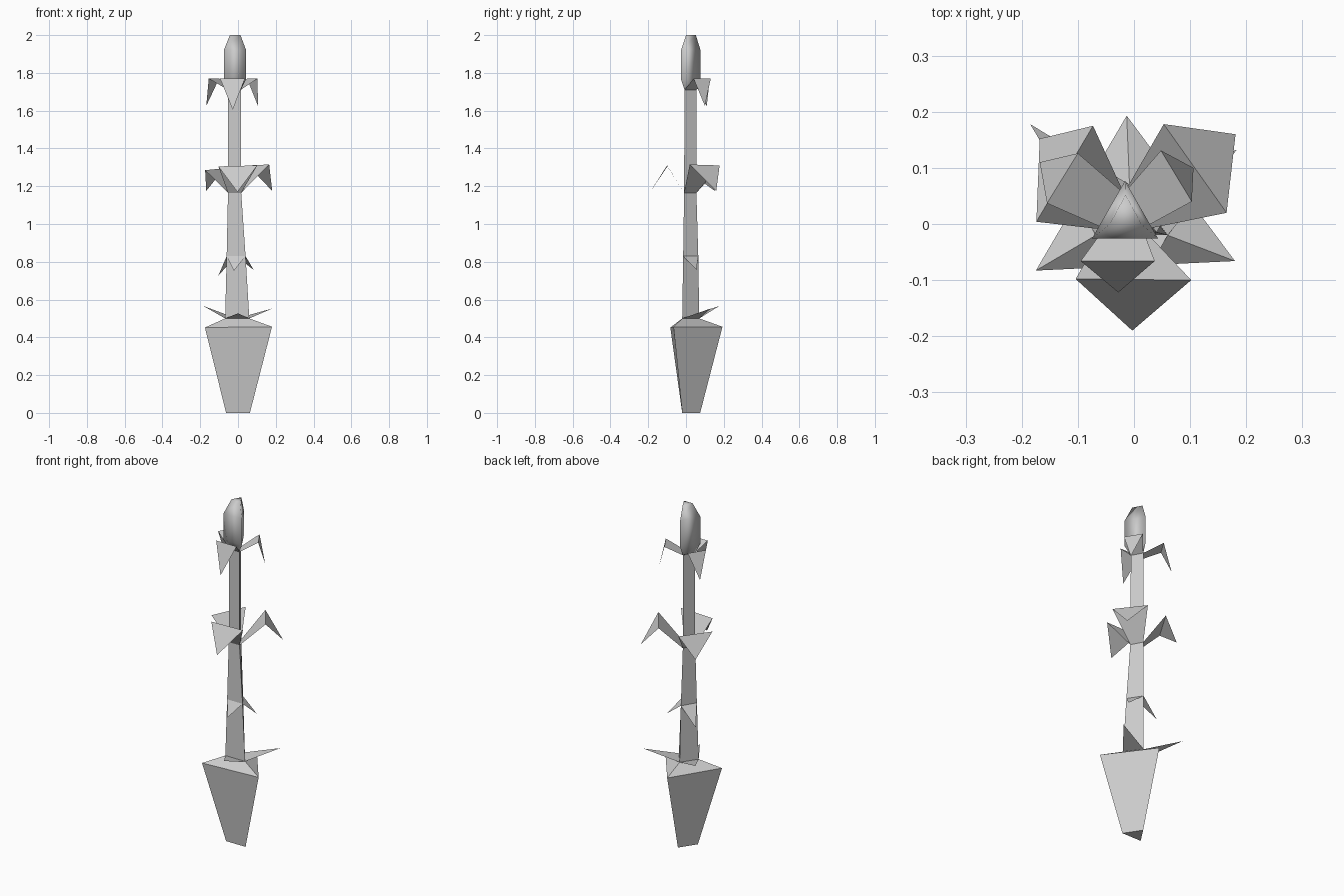
import bpy

if "Cube" in bpy.data.objects:
    bpy.data.objects.remove(bpy.data.objects["Cube"])


def make(name, verts, faces, smooth=False):
    mesh = bpy.data.meshes.new(name)
    mesh.from_pydata(verts, [], faces)
    mesh.update()
    for p in mesh.polygons:
        p.use_smooth = smooth
    ob = bpy.data.objects.new(name, mesh)
    bpy.context.collection.objects.link(ob)
    return ob


def tri(x0, x1, y0, xa, ya, z):
    """Triangular section: front edge along x, apex at the back."""
    return [(x0, y0, z), (x1, y0, z), (xa, ya, z)]


def loft(name, rings, smooth=False, bottom=False, top=False):
    verts = [v for r in rings for v in r]
    faces = []
    for i in range(len(rings) - 1):
        for j in range(3):
            a, b = 3 * i + j, 3 * i + (j + 1) % 3
            faces.append((a, b, b + 3, a + 3))
    if bottom:
        faces.append((2, 1, 0))
    if top:
        n = len(verts)
        faces.append((n - 3, n - 2, n - 1))
    return make(name, verts, faces, smooth)


# Sections along the stem
s050 = tri(-0.068, 0.06, -0.02, -0.008, 0.07, 0.50)
s083 = tri(-0.06, 0.04, -0.015, -0.012, 0.065, 0.83)
s116 = tri(-0.053, 0.017, -0.01, -0.018, 0.055, 1.165)
s170 = tri(-0.053, 0.015, -0.008, -0.018, 0.055, 1.71)

# Tapered three-sided base with a sloping shoulder
rim = [(-0.175, -0.083, 0.452), (0.18, -0.066, 0.456), (-0.013, 0.193, 0.456)]
loft("base", [tri(-0.063, 0.063, -0.02, 0, 0.075, 0), rim, s050], bottom=True)

# Stem
loft("stem", [s050, s083, s116, s170])

# Smooth flower head
loft("flower_head", [s170,
                     tri(-0.075, 0.043, -0.026, -0.016, 0.077, 1.765),
                     tri(-0.075, 0.043, -0.026, -0.016, 0.077, 1.92),
                     tri(-0.043, 0.013, 0.0, -0.015, 0.052, 2.0)],
     smooth=True, top=True)


# Leaves grow from the stem sides: 0 front, 1 right, 2 left
def spike(name, ring, side, tip):
    make(name, [ring[side], ring[(side + 1) % 3], tip], [(0, 1, 2)])


def folded_leaf(name, ring, side, m0, m1, tip):
    verts = [ring[side], ring[(side + 1) % 3], m1, m0, tip]
    make(name, verts, [(0, 1, 2, 3), (3, 2, 4)])


sides = ("front", "right", "left")
base_tips = [(0.0, -0.13, 0.527), (0.183, 0.132, 0.553), (-0.185, 0.178, 0.567)]
low_tips = [(-0.022, -0.065, 0.752), (0.083, 0.055, 0.757), (-0.105, 0.06, 0.725)]
mid = [((-0.104, -0.098, 1.305), (0.102, -0.1, 1.31), (-0.003, -0.19, 1.17)),
       ((0.165, 0.02, 1.315), (0.053, 0.178, 1.31), (0.181, 0.16, 1.175)),
       ((-0.073, 0.175, 1.295), (-0.174, 0.004, 1.285), (-0.168, 0.152, 1.175))]
top = [((-0.095, -0.066, 1.77), (0.037, -0.066, 1.77), (-0.028, -0.122, 1.605)),
       ((0.103, 0.04, 1.77), (0.048, 0.131, 1.77), (0.106, 0.1, 1.625)),
       ((-0.1, 0.126, 1.77), (-0.155, 0.037, 1.77), (-0.168, 0.11, 1.625))]

for i, s in enumerate(sides):
    spike("base_leaf_" + s, s050, i, base_tips[i])
    spike("lower_leaf_" + s, s083, i, low_tips[i])
    folded_leaf("middle_leaf_" + s, s116, i, *mid[i])
    folded_leaf("upper_leaf_" + s, s170, i, *top[i])
